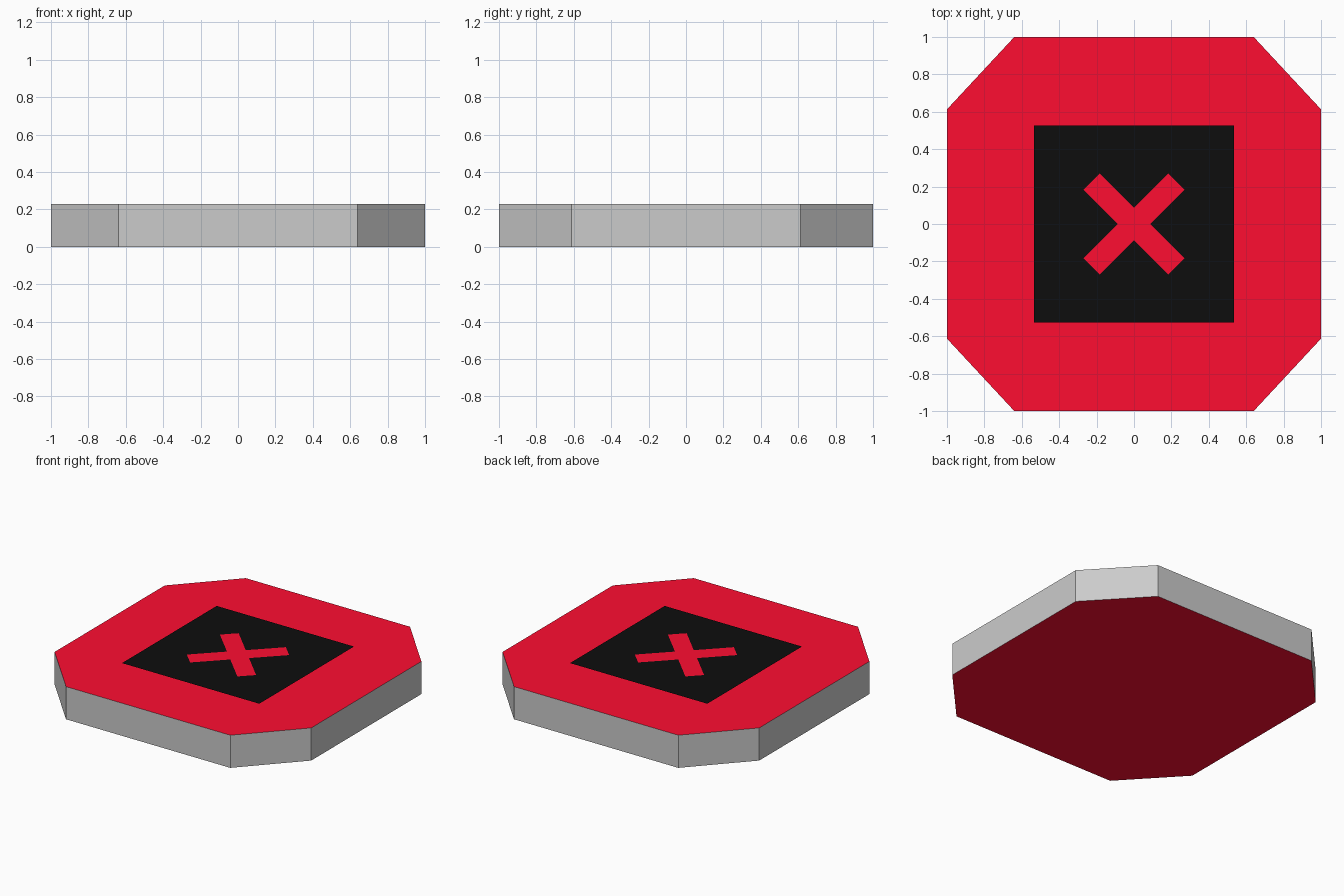
import bpy

if "Cube" in bpy.data.objects:
    bpy.data.objects.remove(bpy.data.objects["Cube"])

H = 0.23                  # slab height
Z = 0.243                 # height of the thin panel above the slab
PX, PY = 0.535, 0.527     # panel half sizes
A, B = 0.27, 0.184        # cross tip corner coordinates
C = A - B                 # cross inner corner


def material(name, rgb):
    m = bpy.data.materials.new(name)
    m.diffuse_color = (*rgb, 1)
    m.use_nodes = True
    m.node_tree.nodes["Principled BSDF"].inputs["Base Color"].default_value = m.diffuse_color
    return m


def make(name, polys, mat=None):
    """Mesh object from polygons given as point lists, sharing equal points."""
    verts = list(dict.fromkeys(p for poly in polys for p in poly))
    index = {p: i for i, p in enumerate(verts)}
    mesh = bpy.data.meshes.new(name)
    mesh.from_pydata(verts, [], [[index[p] for p in poly] for poly in polys])
    if mat:
        mesh.materials.append(mat)
    ob = bpy.data.objects.new(name, mesh)
    bpy.context.collection.objects.link(ob)
    return ob


def at(points, z):
    return [(x, y, z) for x, y in points]


red = material("red", (1.0, 0.004, 0.031))
black = material("black", (0.004, 0.004, 0.004))

# Outlines, all counter-clockwise
octagon = [(1, -.613), (1, .613), (.64, 1), (-.64, 1),
           (-1, .613), (-1, -.613), (-.64, -1), (.64, -1)]
square = [(PX, -PY), (PX, PY), (-PX, PY), (-PX, -PY)]
cross = []
x_arm = [(A, B), (B, A), (0, C)]
for k in range(4):
    cross += x_arm
    x_arm = [(-y, x) for x, y in x_arm]

# Grey side walls
low, high = at(octagon, 0), at(octagon, H)
make("side_walls", [[low[i], low[(i + 1) % 8], high[(i + 1) % 8], high[i]]
                    for i in range(8)])

# Red underside and top
make("underside", [low[::-1]], red)
make("top_face", [high], red)

# Black panel with a cross-shaped opening, just above the top
panel = []
for k in range(4):
    s, t = square[k], square[(k + 1) % 4]
    tip, tip2 = cross[3 * k], cross[3 * k + 1]
    prev_inner, prev_tip = cross[3 * k - 1], cross[3 * k - 2]
    panel += [at([s, t, tip, prev_inner, prev_tip], Z), at([t, tip2, tip], Z)]
make("top_panel", panel, black)

# Red cross filling the opening
make("cross_mark", [at(cross, Z)], red)
